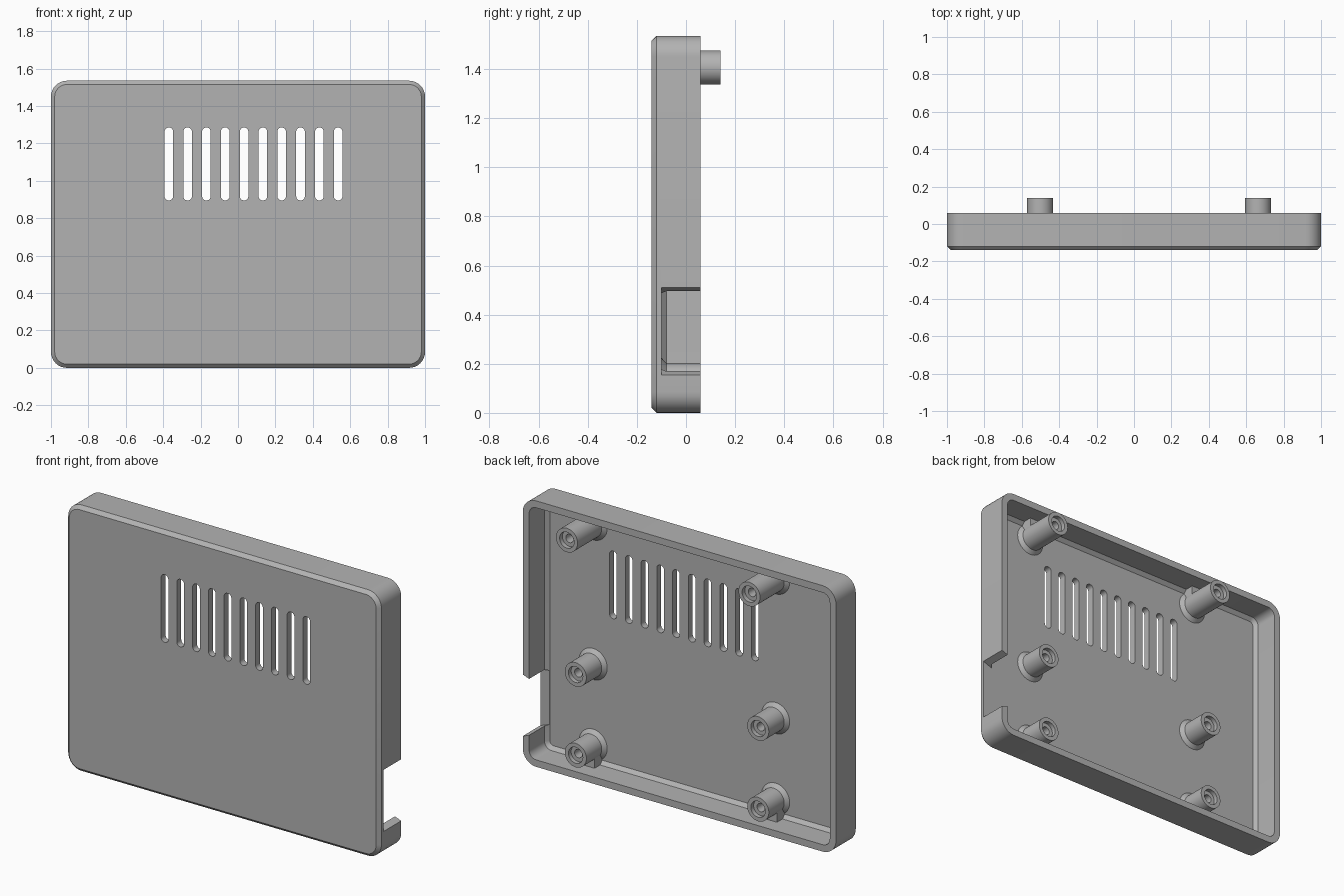
import bpy, bmesh, math
from mathutils import Vector

cube = bpy.data.objects.get("Cube")
if cube:
    bpy.data.objects.remove(cube, do_unlink=True)

GREY = bpy.data.materials.new("plain grey")
GREY.use_nodes = True
GREY.diffuse_color = (0.45, 0.45, 0.45, 1)
GREY.node_tree.nodes["Principled BSDF"].inputs["Base Color"].default_value = (0.45, 0.45, 0.45, 1)

WIDTH, HEIGHT = 2.0, 1.535
BACK, FRONT, FLOOR = 0.06, -0.14, -0.10
WALL, CHAMFER, CORNER = 0.04, 0.02, 0.085


def rounded_rect(cx, cz, w, h, r, y, steps=8):
    """Ring of points in the xz plane at depth y."""
    ring = []
    for q, (sx, sz) in enumerate([(1, 1), (-1, 1), (-1, -1), (1, -1)]):
        for i in range(steps + 1):
            a = math.pi / 2 * (q + i / steps)
            ring.append(Vector((cx + sx * (w / 2 - r) + r * math.cos(a), y,
                                cz + sz * (h / 2 - r) + r * math.sin(a))))
    return ring


def circle(cx, cz, r, y, sides=40):
    return [Vector((cx + r * math.cos(math.tau * i / sides), y,
                    cz + r * math.sin(math.tau * i / sides))) for i in range(sides)]


def loft(name, rings):
    """Closed solid skinned through the rings, capped at both ends."""
    bm = bmesh.new()
    loops = [[bm.verts.new(p) for p in ring] for ring in rings]
    n = len(loops[0])
    for a, b in zip(loops, loops[1:]):
        for i in range(n):
            j = (i + 1) % n
            bm.faces.new((a[i], a[j], b[j], b[i]))
    bm.faces.new(loops[0])
    bm.faces.new(loops[-1])
    bmesh.ops.remove_doubles(bm, verts=bm.verts, dist=1e-5)
    bmesh.ops.recalc_face_normals(bm, faces=bm.faces)
    mesh = bpy.data.meshes.new(name)
    bm.to_mesh(mesh)
    bm.free()
    mesh.materials.append(GREY)
    obj = bpy.data.objects.new(name, mesh)
    bpy.context.collection.objects.link(obj)
    return obj


def activate(obj):
    bpy.ops.object.select_all(action="DESELECT")
    obj.select_set(True)
    bpy.context.view_layer.objects.active = obj


def smooth(obj):
    activate(obj)
    bpy.ops.object.shade_smooth_by_angle(angle=math.radians(30))


def cut(obj, cutter):
    cutter.hide_render = True
    mod = obj.modifiers.new("cut", "BOOLEAN")
    mod.operation, mod.solver, mod.object = "DIFFERENCE", "EXACT", cutter
    activate(obj)
    bpy.ops.object.modifier_apply(modifier=mod.name)
    bpy.data.objects.remove(cutter, do_unlink=True)


# Open-backed tray: outside from the front plate to the rim, then down the inside
def tray_ring(inset, y):
    return rounded_rect(0, HEIGHT / 2, WIDTH - 2 * inset, HEIGHT - 2 * inset, CORNER - inset, y)


tray = loft("case_shell", [
    tray_ring(CHAMFER, FRONT), tray_ring(0, FRONT + CHAMFER), tray_ring(0, BACK),
    tray_ring(WALL, BACK), tray_ring(WALL, FLOOR + CHAMFER), tray_ring(WALL + CHAMFER, FLOOR)])

# Row of ventilation slots
for i in range(10):
    x = -0.37 + 0.1006 * i
    cut(tray, loft("slot_cutter", [rounded_rect(x, 1.09, 0.046, 0.39, 0.0225, y)
                                   for y in (-0.2, -0.05)]))

# Tapered opening in the left wall
opening = []
for x, low, high in ((1.04, 0.14, 0.525), (0.935, 0.179, 0.486)):
    opening.append([Vector((x, y, z)) for y, z in
                    ((FLOOR + 0.0005, low), (0.2, low), (0.2, high), (FLOOR + 0.0005, high))])
cut(tray, loft("opening_cutter", opening))
smooth(tray)


# Screw posts with flared feet and stepped holes
def post(name, x, z, tip):
    profile = [(0.09, FLOOR - 0.005), (0.09, FLOOR), (0.069, FLOOR + 0.02), (0.069, tip),
               (0.046, tip), (0.046, tip - 0.025), (0.024, tip - 0.025), (0.024, FLOOR + 0.02)]
    smooth(loft(name, [circle(x, z, r, y) for r, y in profile]))


# Short web joining a post to the nearby wall
def web(name, x, z, wall_z):
    z0, z1 = sorted((z + math.copysign(0.035, wall_z - z), wall_z))
    loft(name, [[Vector((x + sx * 0.058, y, zz)) for sx, zz in
                 ((-1, z0), (1, z0), (1, z1), (-1, z1))] for y in (FLOOR - 0.005, -0.03)])


for side, x in (("left", 0.663), ("right", -0.502)):
    post(side + "_top_post", x, 1.406, 0.14)
    post(side + "_middle_post", x, 0.60, BACK)
    post(side + "_bottom_post", x, 0.134, BACK)
    web(side + "_top_web", x, 1.406, HEIGHT - WALL + 0.01)
    web(side + "_bottom_web", x, 0.134, WALL - 0.01)
